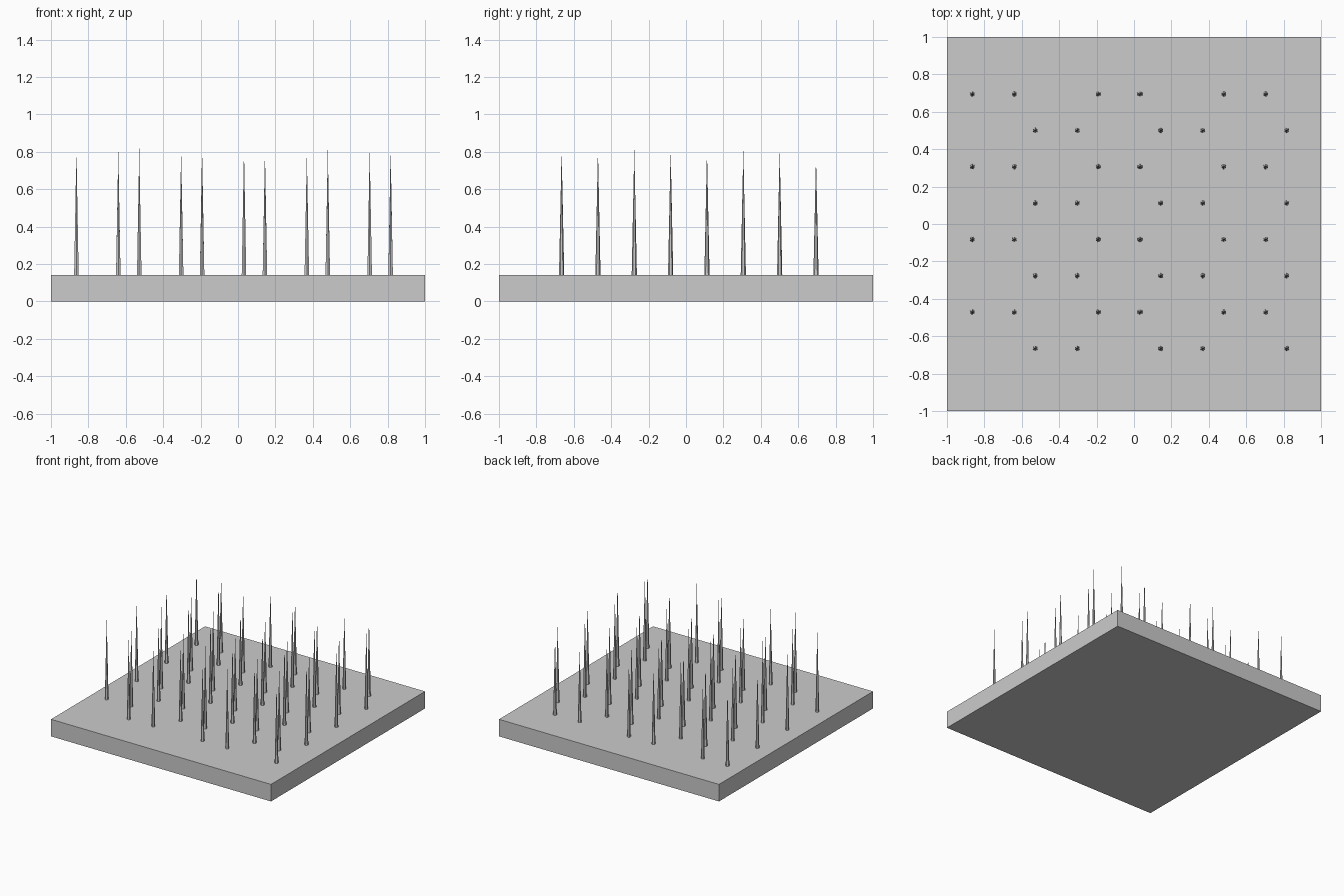
import bpy
import bmesh
import random
from mathutils import Matrix

cube = bpy.data.objects.get("Cube")
if cube:
    bpy.data.objects.remove(cube, do_unlink=True)

random.seed(4)
TOP = 0.14       # top of the slab
SIDE = 0.224     # edge length of the honeycomb cells
ROW = 0.1943     # distance between rows

grey = bpy.data.materials.new("plain grey")
grey.use_nodes = True
colour = (0.6, 0.6, 0.6, 1)
grey.diffuse_color = colour
grey.node_tree.nodes["Principled BSDF"].inputs["Base Color"].default_value = colour


def add_object(name, bm):
    mesh = bpy.data.meshes.new(name)
    bm.to_mesh(mesh)
    bm.free()
    mesh.materials.append(grey)
    obj = bpy.data.objects.new(name, mesh)
    bpy.context.collection.objects.link(obj)
    return obj


# Square slab
bm = bmesh.new()
bmesh.ops.create_cube(bm, size=1, matrix=Matrix.Translation((0, 0, TOP / 2))
                      @ Matrix.Diagonal((2, 2, TOP, 1)))
add_object("base_slab", bm)

# Thin spikes on the corners of a honeycomb, with slightly uneven heights
bm = bmesh.new()
for row in range(8):
    y = 0.695 - row * ROW
    start = -0.864 if row % 2 == 0 else -0.528
    for cell in range(3):
        for x in (start + cell * 3 * SIDE, start + (cell * 3 + 1) * SIDE):
            if x > 0.9:
                continue
            height = random.uniform(0.6, 0.685)
            bmesh.ops.create_cone(
                bm, cap_ends=True, segments=6, radius1=0.014, radius2=0,
                depth=height, matrix=Matrix.Translation((x, y, TOP + height / 2)))
add_object("spikes", bm)
